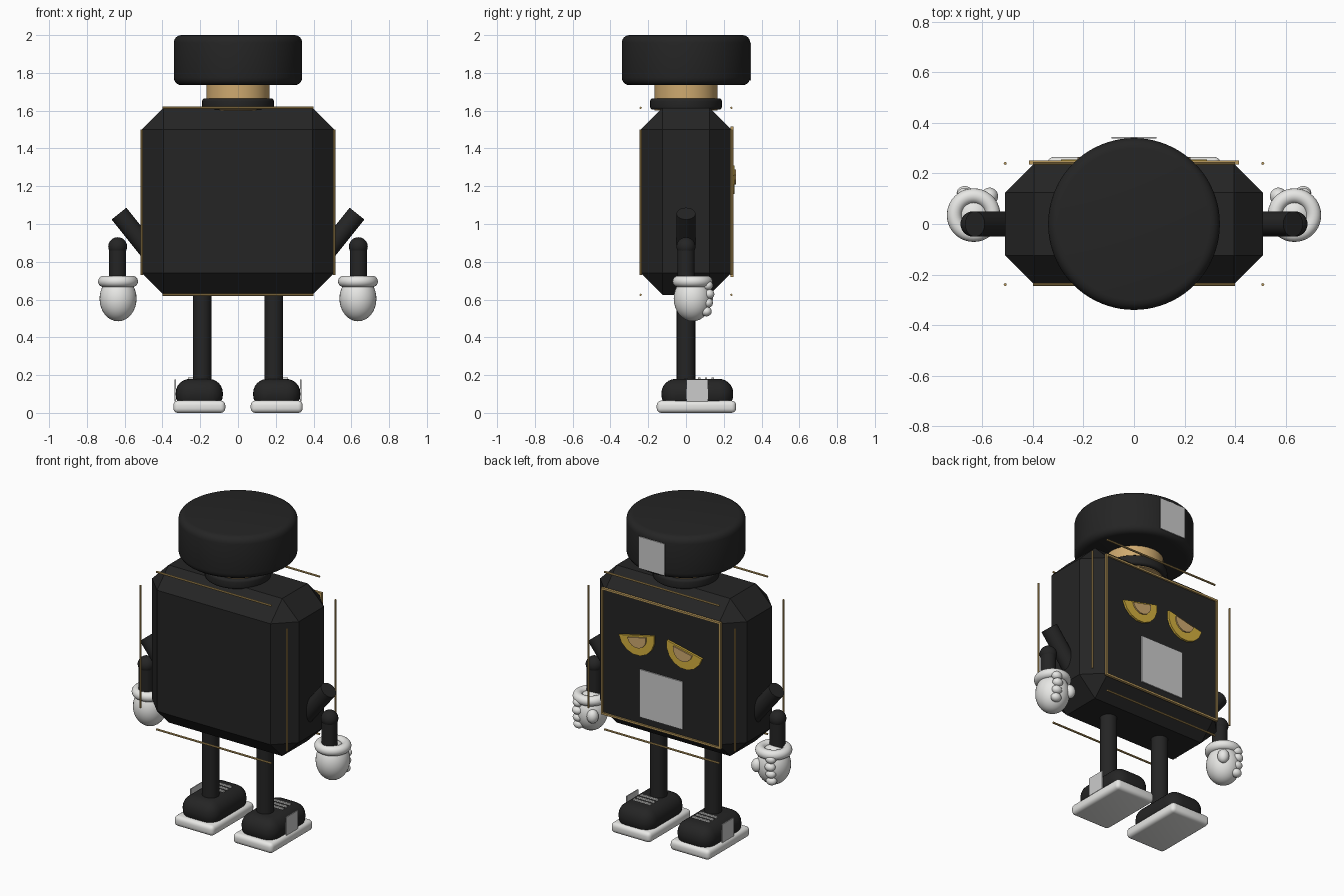
import bpy, math
from mathutils import Vector

cube = bpy.data.objects.get("Cube")
if cube:
    bpy.data.objects.remove(cube, do_unlink=True)


def material(name, rgb):
    m = bpy.data.materials.new(name)
    m.use_nodes = True
    m.diffuse_color = (*rgb, 1)
    bsdf = m.node_tree.nodes["Principled BSDF"]
    bsdf.inputs["Base Color"].default_value = (*rgb, 1)
    bsdf.inputs["Roughness"].default_value = 0.6
    return m


BLACK = material("matte black", (0.018, 0.018, 0.018))
WHITE = material("soft white", (0.83, 0.83, 0.81))
GREY = material("label grey", (0.6, 0.6, 0.6))
GOLD = material("eye gold", (0.66, 0.44, 0.05))
TRIM = material("trim gold", (0.5, 0.33, 0.11))
TAN = material("warm tan", (0.62, 0.4, 0.16))


def finish(name, mat, bevel=0, segments=4, smooth=True):
    ob = bpy.context.object
    ob.name = name
    ob.data.materials.append(mat)
    bpy.ops.object.transform_apply(location=False, rotation=True, scale=True)
    if bevel:
        mod = ob.modifiers.new("Bevel", "BEVEL")
        mod.width, mod.segments = bevel, segments
        mod.limit_method, mod.angle_limit = "ANGLE", math.radians(40)
        bpy.ops.object.modifier_apply(modifier="Bevel")
    if smooth:
        bpy.ops.object.shade_smooth_by_angle(angle=math.radians(35))
    return ob


def box(name, mat, center, size, **kw):
    bpy.ops.mesh.primitive_cube_add(size=1, location=center)
    bpy.context.object.scale = size
    return finish(name, mat, **kw)


def rod(name, mat, start, end, radius, sides=40, **kw):
    a, b = Vector(start), Vector(end)
    bpy.ops.mesh.primitive_cylinder_add(
        vertices=sides, radius=radius, depth=(b - a).length, location=(a + b) / 2,
        rotation=(b - a).to_track_quat("Z", "Y").to_euler())
    return finish(name, mat, **kw)


def ball(name, mat, center, scale):
    bpy.ops.mesh.primitive_uv_sphere_add(segments=32, ring_count=16, radius=1, location=center)
    bpy.context.object.scale = scale
    return finish(name, mat)


def half_disc(name, mat, center, radius, tilt, y0, y1, sides=8):
    """Flat-topped half disc standing in the XZ plane, extruded along y."""
    ring = []
    for i in range(sides + 1):
        t = math.pi + math.pi * i / sides + tilt
        ring.append((center[0] + radius * math.cos(t), center[1] + radius * math.sin(t)))
    n = len(ring)
    verts = [(x, y, z) for y in (y0, y1) for x, z in ring]
    faces = [tuple(range(n)), tuple(reversed(range(n, 2 * n)))]
    faces += [(i, i + n, (i + 1) % n + n, (i + 1) % n) for i in range(n)]
    mesh = bpy.data.meshes.new(name)
    mesh.from_pydata(verts, [], faces)
    mesh.materials.append(mat)
    ob = bpy.data.objects.new(name, mesh)
    bpy.context.collection.objects.link(ob)


# Chamfered body, neck, collar and cap
box("body", BLACK, (0, 0, 1.12), (1.02, 0.48, 0.99), bevel=0.115, segments=1, smooth=False)
rod("collar", BLACK, (0, 0, 1.605), (0, 0, 1.665), 0.19, 48, bevel=0.015)
rod("neck", TAN, (0, 0, 1.6), (0, 0, 1.75), 0.167, 48)
rod("cap", BLACK, (0, 0, 1.735), (0, 0, 2.0), 0.34, 80, bevel=0.04)
box("cap_label", GREY, (0, 0.341, 1.86), (0.18, 0.006, 0.2), smooth=False)

# Face panel with its frame and label
box("face_panel", BLACK, (0, 0.239, 1.118), (0.81, 0.008, 0.77), smooth=False)
box("face_label", GREY, (0, 0.246, 0.923), (0.3, 0.008, 0.3), smooth=False)
for z in (0.726, 1.51):
    box("frame_rail", TRIM, (0, 0.244, z), (0.83, 0.016, 0.012), smooth=False)
for x in (-0.409, 0.409):
    box("frame_post", TRIM, (x, 0.244, 1.118), (0.012, 0.016, 0.78), smooth=False)

# Thin floating trim rods around the body
for y in (-0.24, 0.24):
    for z in (0.625, 1.615):
        rod("trim_horizontal", TRIM, (-0.4, y, z), (0.4, y, z), 0.006, 8)
    for x in (-0.51, 0.51):
        rod("trim_vertical", TRIM, (x, y, 0.73), (x, y, 1.5), 0.006, 8)

for s, side in ((1, "left"), (-1, "right")):
    # Drooping eyes
    tilt = -s * 0.22
    half_disc(side + "_eye", GOLD, (s * 0.167, 1.283), 0.125, tilt, 0.24, 0.256)
    half_disc(side + "_iris", TAN, (s * 0.16, 1.274), 0.066, tilt, 0.25, 0.264)

    # Arm with a separate forearm
    rod(side + "_upper_arm", BLACK, (s * 0.43, 0, 0.805), (s * 0.63, 0, 1.055), 0.05)
    ball(side + "_elbow", BLACK, (s * 0.637, 0, 0.88), (0.05, 0.05, 0.05))
    rod(side + "_forearm", BLACK, (s * 0.637, 0, 0.68), (s * 0.637, 0, 0.88), 0.045)

    # Gloved hand with cuff, fingers and thumb
    hx = s * 0.635
    ball(side + "_hand", WHITE, (hx, 0.035, 0.605), (0.098, 0.1, 0.12))
    bpy.ops.mesh.primitive_torus_add(location=(hx, 0.035, 0.696), major_radius=0.076,
                                     minor_radius=0.03, major_segments=40, minor_segments=16)
    finish(side + "_cuff", WHITE)
    for i in range(4):
        ball(side + "_finger", WHITE, (s * 0.67, 0.122 - 0.007 * abs(i - 1), 0.675 - 0.046 * i),
             (0.032, 0.028, 0.026))
    ball(side + "_thumb", WHITE, (s * 0.572, 0.11, 0.61), (0.034, 0.034, 0.042))

    # Leg and shoe
    fx = s * 0.205
    rod(side + "_leg", BLACK, (s * 0.19, 0, 0.1), (s * 0.19, 0, 0.66), 0.049)
    box(side + "_sole", WHITE, (fx, 0.055, 0.0325), (0.275, 0.42, 0.065), bevel=0.024)
    box(side + "_shoe", BLACK, (fx, 0.06, 0.1), (0.25, 0.38, 0.16), bevel=0.075, segments=6)
    box(side + "_shoe_label", GREY, (s * 0.332, 0.06, 0.118), (0.006, 0.115, 0.115), smooth=False)
    for i in range(3):
        box(side + "_lace", WHITE, (fx, 0.07 + 0.036 * i, 0.183), (0.12, 0.012, 0.01), smooth=False)
